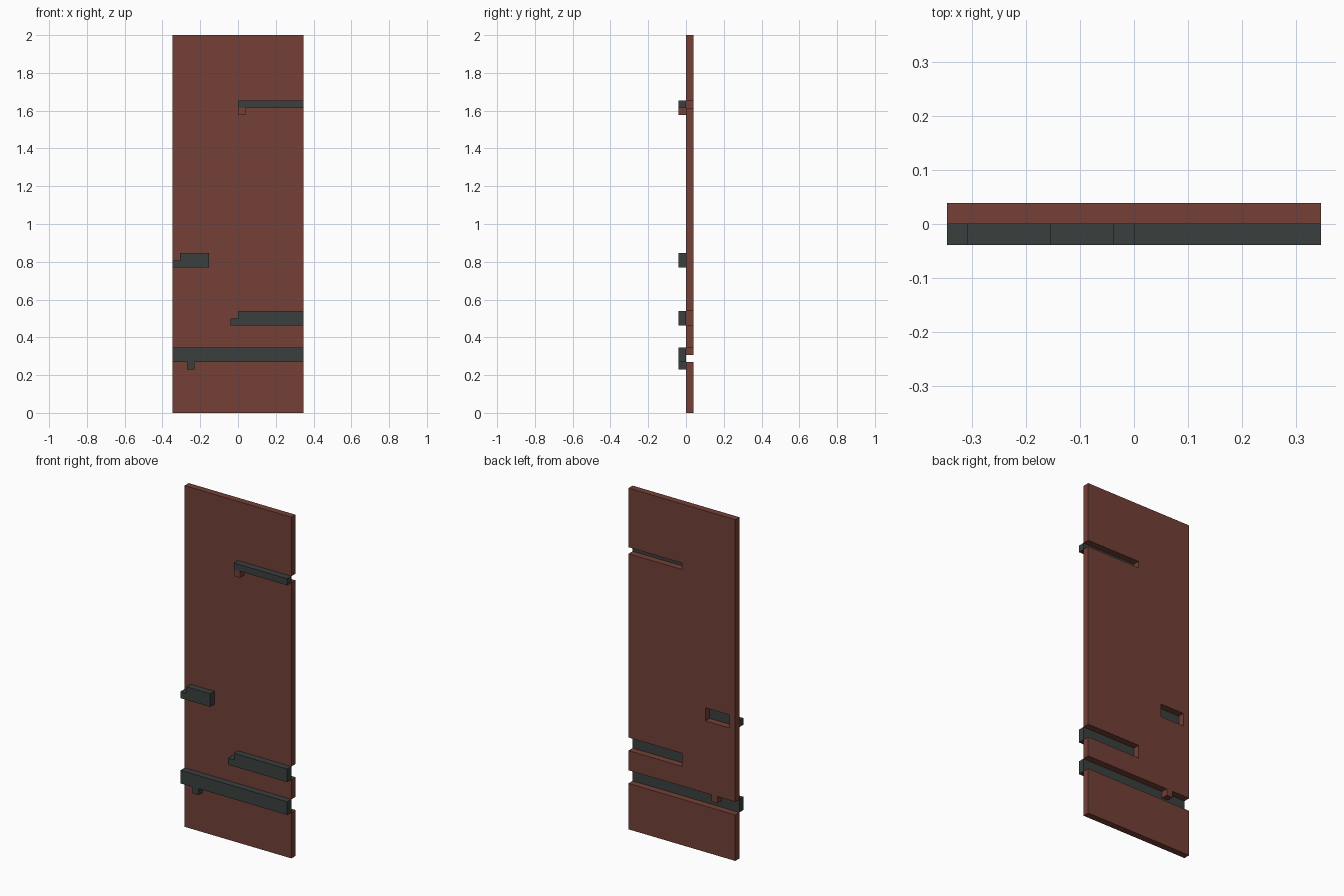
import bpy, bmesh
from mathutils import Vector

if "Cube" in bpy.data.objects:
    bpy.data.objects.remove(bpy.data.objects["Cube"])

S = 2 / 52  # one grid cell


def material(name, rgb):
    m = bpy.data.materials.new(name)
    m.diffuse_color = (*[(c / 255) ** 2.2 for c in rgb], 1)
    m.use_nodes = True
    m.node_tree.nodes["Principled BSDF"].inputs["Base Color"].default_value = m.diffuse_color
    return m


brown = material("brown", (115, 66, 58))
dark = material("dark_grey", (60, 66, 64))


def slab(name, y0, y1, mat, *outlines):
    """Extrude x/z outlines (first is the border, others are holes) from y0 to y1."""
    bm = bmesh.new()
    edges = []
    for pts in outlines:
        vs = [bm.verts.new((x * S, y0 * S, z * S)) for x, z in pts]
        edges += [bm.edges.new((vs[i - 1], vs[i])) for i in range(len(vs))]
    bmesh.ops.triangle_fill(bm, edges=edges, use_beauty=True)
    new = bmesh.ops.extrude_face_region(bm, geom=bm.faces[:], use_keep_orig=True)
    moved = [g for g in new["geom"] if isinstance(g, bmesh.types.BMVert)]
    bmesh.ops.translate(bm, verts=moved, vec=Vector((0, (y1 - y0) * S, 0)))
    bmesh.ops.recalc_face_normals(bm, faces=bm.faces)
    me = bpy.data.meshes.new(name)
    bm.to_mesh(me)
    bm.free()
    me.materials.append(mat)
    bpy.context.collection.objects.link(bpy.data.objects.new(name, me))


def rect(x0, x1, z0, z1):
    return [(x0, z0), (x1, z0), (x1, z1), (x0, z1)]


# Back panel: lower board, and upper board with edge slots, a tooth and a window
slab("lower_panel", 0, 1, brown, rect(-9, 9, 0, 7))
slab("upper_panel", 0, 1, brown,
     [(-9, 9), (-6, 9), (-6, 8), (-5, 8), (-5, 9), (9, 9),
      (9, 12), (0, 12), (0, 14), (9, 14),
      (9, 42), (0, 42), (0, 43), (9, 43), (9, 52), (-9, 52)],
     rect(-8, -4, 20, 22))

# Dark bars on the front face, covering the slots
slab("bottom_bar", -1, 0, dark,
     [(-9, 7), (-7, 7), (-7, 6), (-6, 6), (-6, 7), (9, 7), (9, 9), (-9, 9)])
slab("lower_bar", -1, 0, dark,
     [(-1, 12), (9, 12), (9, 14), (0, 14), (0, 13), (-1, 13)])
slab("middle_bar", -1, 0, dark,
     [(-9, 20), (-4, 20), (-4, 22), (-8, 22), (-8, 21), (-9, 21)])
slab("top_bar", -1, 0, dark, rect(0, 9, 42, 43))

# Small brown block under the top bar
slab("top_block", -1, 0, brown, rect(0, 1, 41, 42))
